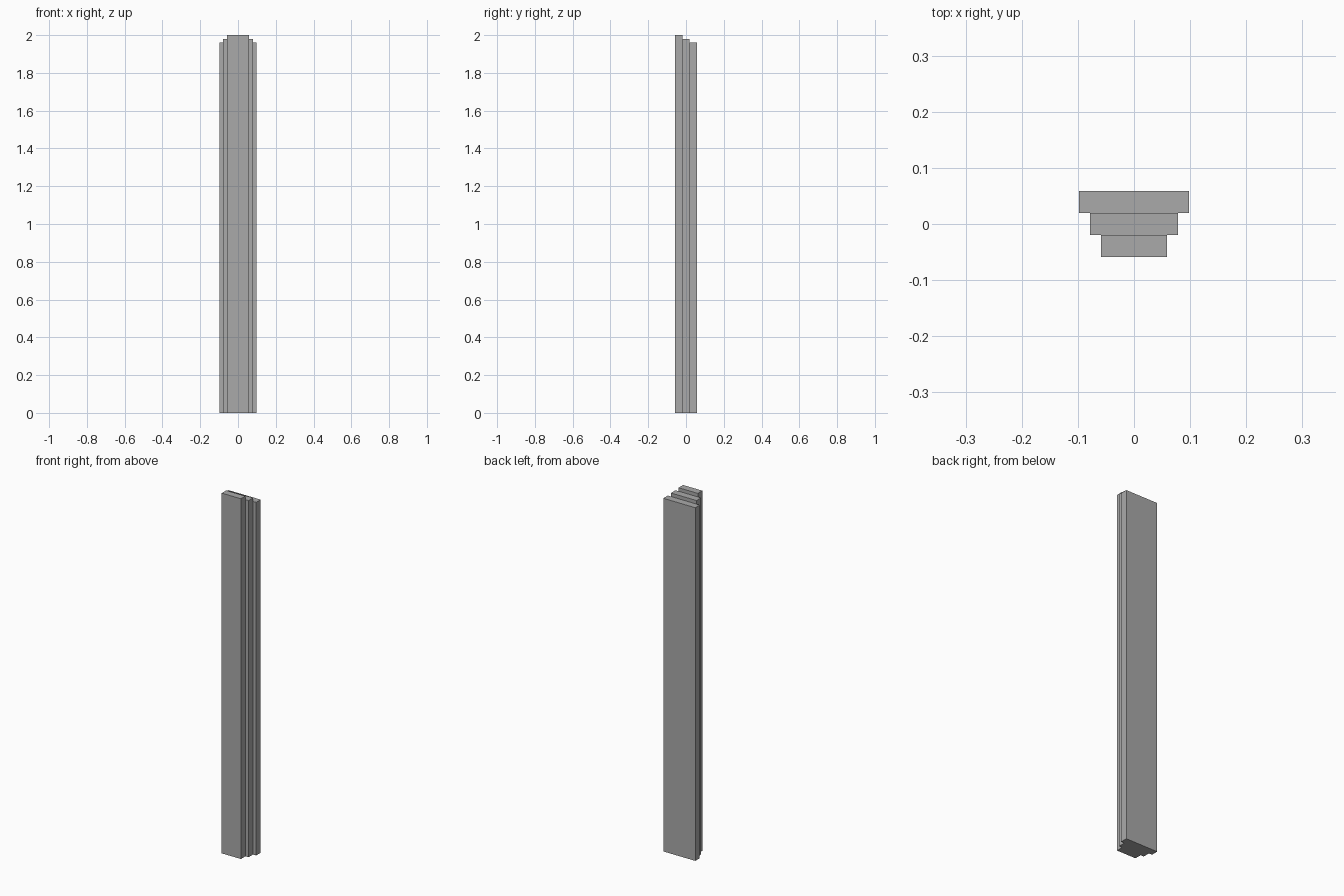
import bpy

cube = bpy.data.objects.get("Cube")
if cube:
    bpy.data.objects.remove(cube, do_unlink=True)

# Single grey material
GREY = (0.4, 0.4, 0.4, 1.0)
mat = bpy.data.materials.new("plain grey")
mat.use_nodes = True
mat.diffuse_color = GREY
mat.node_tree.nodes["Principled BSDF"].inputs["Base Color"].default_value = GREY

STEP = 2 / 102  # one stair step of the profile


def slab(name, half_width, y, height):
    """Upright board standing on the floor, two steps deep."""
    bpy.ops.mesh.primitive_cube_add(size=1, location=(0, y, height / 2))
    ob = bpy.context.object
    ob.name = name
    ob.scale = (2 * half_width, 2 * STEP, height)
    bpy.ops.object.transform_apply(location=False, rotation=False, scale=True)
    ob.data.materials.append(mat)


# Boards get wider and shorter from front to back
for i, name in enumerate(("front_board", "middle_board", "back_board")):
    slab(name, (3 + i) * STEP, (i - 1) * 2 * STEP, 2 - i * STEP)
